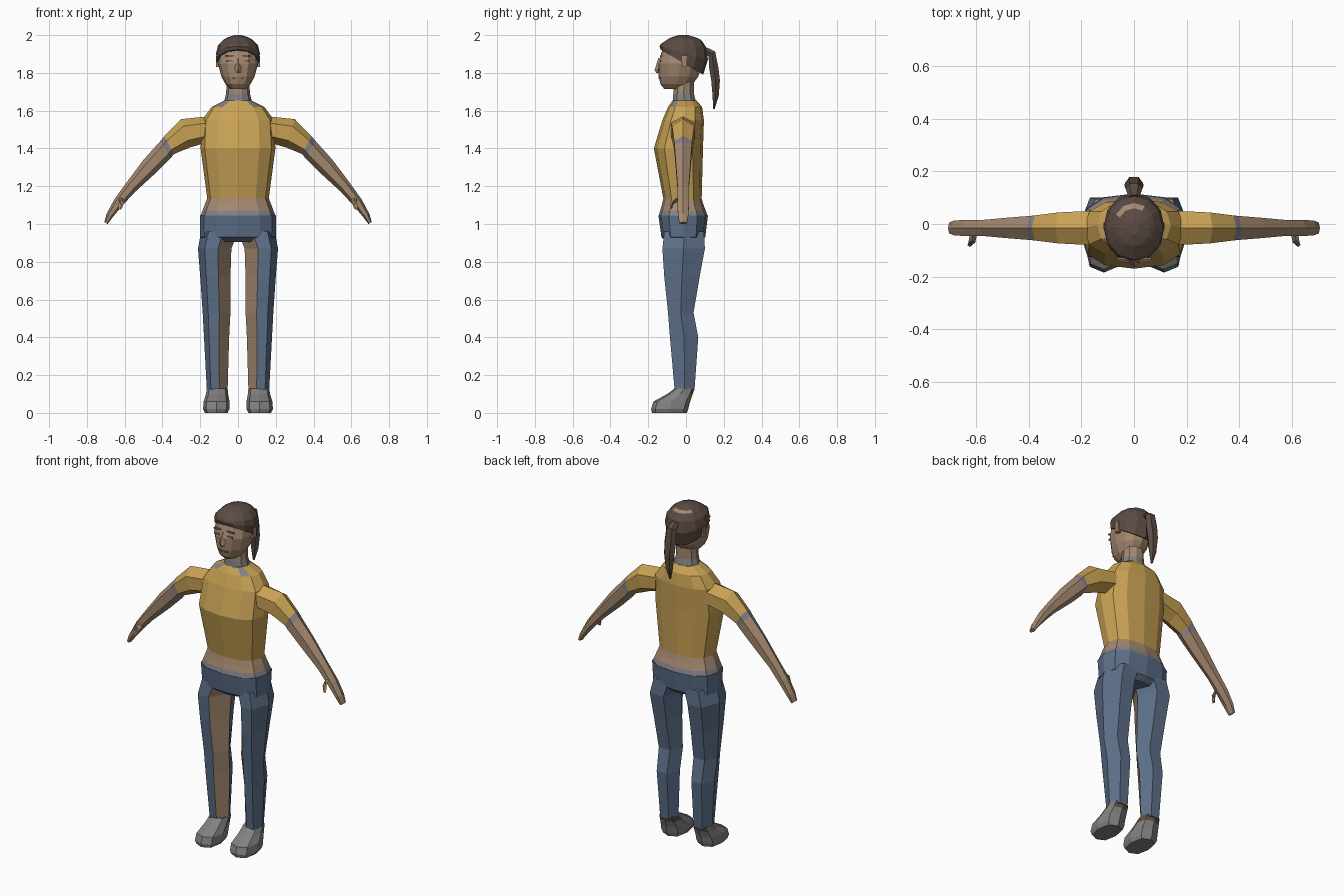
import bpy, bmesh
from math import cos, sin, pi, copysign
from mathutils import Vector

cube = bpy.data.objects.get("Cube")
if cube:
    bpy.data.objects.remove(cube, do_unlink=True)


def material(name, r, g, b):
    m = bpy.data.materials.new(name)
    m.use_nodes = True
    m.diffuse_color = (r, g, b, 1)
    bsdf = next(n for n in m.node_tree.nodes if n.type == 'BSDF_PRINCIPLED')
    bsdf.inputs["Base Color"].default_value = (r, g, b, 1)
    bsdf.inputs["Roughness"].default_value = 0.8
    return m


YELLOW = material("mustard_shirt", .58, .36, .09)
BLUE = material("denim_blue", .11, .16, .25)
SKIN = material("skin", .37, .25, .16)
GRAY = material("trim_gray", .23, .22, .24)
HAIR = material("dark_brown_hair", .105, .07, .056)
SHOE = material("shoe_gray", .22, .22, .22)
BROWN = material("shoe_brown", .13, .08, .05)
SHADE = material("lip_and_brow", .25, .155, .10)


def outline(n, squareness=1.0):
    """Unit cross-section; a power below 1 makes it boxier."""
    pts = []
    for k in range(n):
        a = 2 * pi * k / n
        pts.append(tuple(copysign(abs(t) ** squareness, t) if abs(t) > 1e-6 else 0
                         for t in (cos(a), sin(a))))
    return pts


def loft(name, rings, shape, mats, rule=lambda i, j: 0, side=1):
    """Skin rings of (centre, u, v); rule picks a colour per ring and segment."""
    bm = bmesh.new()
    n = len(shape)
    loops = []
    for c, u, v in rings:
        loop = []
        for a, b in shape:
            p = Vector(c) + Vector(u) * a + Vector(v) * b
            loop.append(bm.verts.new((p.x * side, p.y, p.z)))
        loops.append(loop)
    for i in range(len(loops) - 1):
        for j in range(n):
            k = (j + 1) % n
            f = bm.faces.new((loops[i][j], loops[i][k], loops[i + 1][k], loops[i + 1][j]))
            f.material_index = rule(i, j)
    bm.faces.new(loops[0]).material_index = rule(0, 0)
    bm.faces.new(loops[-1]).material_index = rule(len(loops) - 2, 0)
    bmesh.ops.recalc_face_normals(bm, faces=bm.faces)
    mesh = bpy.data.meshes.new(name)
    bm.to_mesh(mesh)
    bm.free()
    for m in mats:
        mesh.materials.append(m)
    obj = bpy.data.objects.new(name, mesh)
    bpy.context.collection.objects.link(obj)
    return obj


def level(z, x0, x1, y0, y1):
    """Horizontal ring filling the given x and y range."""
    return (((x0 + x1) / 2, (y0 + y1) / 2, z), ((x1 - x0) / 2, 0, 0), (0, (y1 - y0) / 2, 0))


def wide(z, hx, y0, y1):
    return level(z, -hx, hx, y0, y1)


def block(name, x, y, z, mat, side=1):
    loft(name, [level(h, *x, *y) for h in z],
         [(-1, -1), (1, -1), (1, 1), (-1, 1)], [mat], side=side)


# Shirt with bare waist band and gray hem and collar patches
def shirt_rule(i, j):
    if i < 3:
        return (1, 2, 2)[i]
    return 1 if i == 6 and j in (7, 10) else 0


loft("shirt", [wide(1.04, .2, -.145, .115), wide(1.07, .188, -.137, .105),
               wide(1.10, .177, -.128, .093), wide(1.135, .163, -.12, .083),
               wide(1.40, .198, -.17, .09), wide(1.55, .19, -.125, .095),
               wide(1.62, .14, -.095, .085), wide(1.655, .07, -.07, .055)],
     outline(12, .8), [YELLOW, GRAY, SKIN], shirt_rule)

# Hips
loft("hips", [wide(.905, .1, -.10, .075), wide(.93, .2, -.13, .102),
              wide(1.045, .202, -.146, .116)], outline(12, .8), [BLUE])

# Neck
loft("neck", [wide(1.63, .078, -.075, .06), wide(1.69, .063, -.07, .045),
              wide(1.76, .06, -.065, .045)],
     outline(10), [GRAY, SKIN], lambda i, j: i)

# Head
loft("head", [wide(1.715, .04, -.115, .01), wide(1.74, .066, -.135, .035),
              wide(1.78, .088, -.145, .065), wide(1.85, .106, -.148, .085),
              wide(1.92, .1, -.126, .085), wide(1.965, .07, -.09, .06)],
     outline(12, .95), [SKIN])
loft("nose", [wide(1.80, .017, -.158, -.13), wide(1.815, .018, -.166, -.13),
              wide(1.88, .008, -.146, -.12)], outline(4), [SKIN])
block("mouth", (-.03, .03), (-.146, -.13), (1.768, 1.776), SHADE)

# Hair cap, lower at the back, with a bare patch near the crown
loft("hair", [((0, -.022, 1.857), (.112, 0, 0), (0, .113, -.067)),
              ((0, -.012, 1.905), (.116, 0, 0), (0, .128, -.035)),
              ((0, -.014, 1.945), (.106, 0, 0), (0, .120, -.008)),
              wide(1.975, .078, -.10, .08), wide(1.985, .062, -.085, .06),
              wide(2.0, .02, -.04, .01)],
     outline(12, .95), [HAIR, SKIN], lambda i, j: int(i == 3 and j in (2, 3, 4)))

# Ponytail
loft("ponytail", [((0, .10, 1.925), (.02, 0, 0), (0, .012, .012)),
                  ((0, .137, 1.90), (.033, 0, 0), (0, .02, .014)),
                  wide(1.83, .037, .118, .175), wide(1.76, .034, .13, .183),
                  wide(1.68, .024, .138, .176), wide(1.61, .006, .143, .153)],
     outline(6), [HAIR])

# Leg outline: inner edge, front pair, outer edge, back pair
LEG = [(-1, 0), (-.2, -1), (.6, -1), (1, 0), (.5, 1), (-.5, 1)]

# Upper and lower outline of the arm with its half depth: x, z, x, z, depth
ARM = [(.16, 1.57, .17, 1.43, .075), (.30, 1.555, .255, 1.405, .068),
       (.39, 1.465, .34, 1.37, .055), (.41, 1.44, .355, 1.35, .053),
       (.50, 1.34, .43, 1.275, .045), (.59, 1.22, .545, 1.17, .035),
       (.655, 1.13, .61, 1.10, .036), (.695, 1.055, .66, 1.04, .032),
       (.708, 1.01, .69, 1.0, .024)]
arm_rings = [(((a + c) / 2, -.015, (b + d) / 2), ((a - c) / 2, 0, (b - d) / 2), (0, h, 0))
             for a, b, c, d, h in ARM]


def arm_rule(i, j):
    if i < 2:
        return 0
    return 1 if i == 2 else 2


for label, s in (("left", 1), ("right", -1)):
    # Arms with sleeves, and thumbs
    loft(label + "_arm", arm_rings, outline(6), [YELLOW, GRAY, SKIN], arm_rule, s)
    loft(label + "_thumb", [((.61, -.03, 1.135), (.014, 0, .008), (0, .008, .016)),
                            ((.617, -.07, 1.115), (.013, 0, .006), (0, .006, .014)),
                            ((.625, -.08, 1.08), (.009, 0, 0), (0, .008, .004))],
         outline(4), [SKIN], side=s)
    # Trouser legs with a skin-coloured inner front panel
    loft(label + "_leg", [level(.96, .0, .195, -.115, .095), level(.87, .035, .212, -.125, .10),
                          level(.72, .04, .2, -.115, .072), level(.53, .04, .187, -.095, .04),
                          level(.40, .047, .18, -.085, .065), level(.12, .055, .165, -.06, .045)],
         LEG, [BLUE, SKIN], lambda i, j: int(j == 0), s)
    # Shoes
    loft(label + "_shoe", [level(0, .055, .175, -.18, .005), level(.02, .045, .185, -.185, .012),
                           level(.06, .045, .182, -.173, .022), level(.10, .052, .17, -.10, .036),
                           level(.13, .055, .165, -.06, .045)],
         outline(8, .75), [SHOE, BROWN], lambda i, j: int(i == 3 and j in (1, 2, 3)), s)
    # Ears, eyes and brows
    block(label + "_ear", (.095, .116), (-.02, .006), (1.83, 1.89), SKIN, s)
    block(label + "_eye", (.025, .06), (-.141, -.132), (1.857, 1.866), GRAY, s)
    block(label + "_brow", (.02, .066), (-.137, -.128), (1.886, 1.893), SHADE, s)
